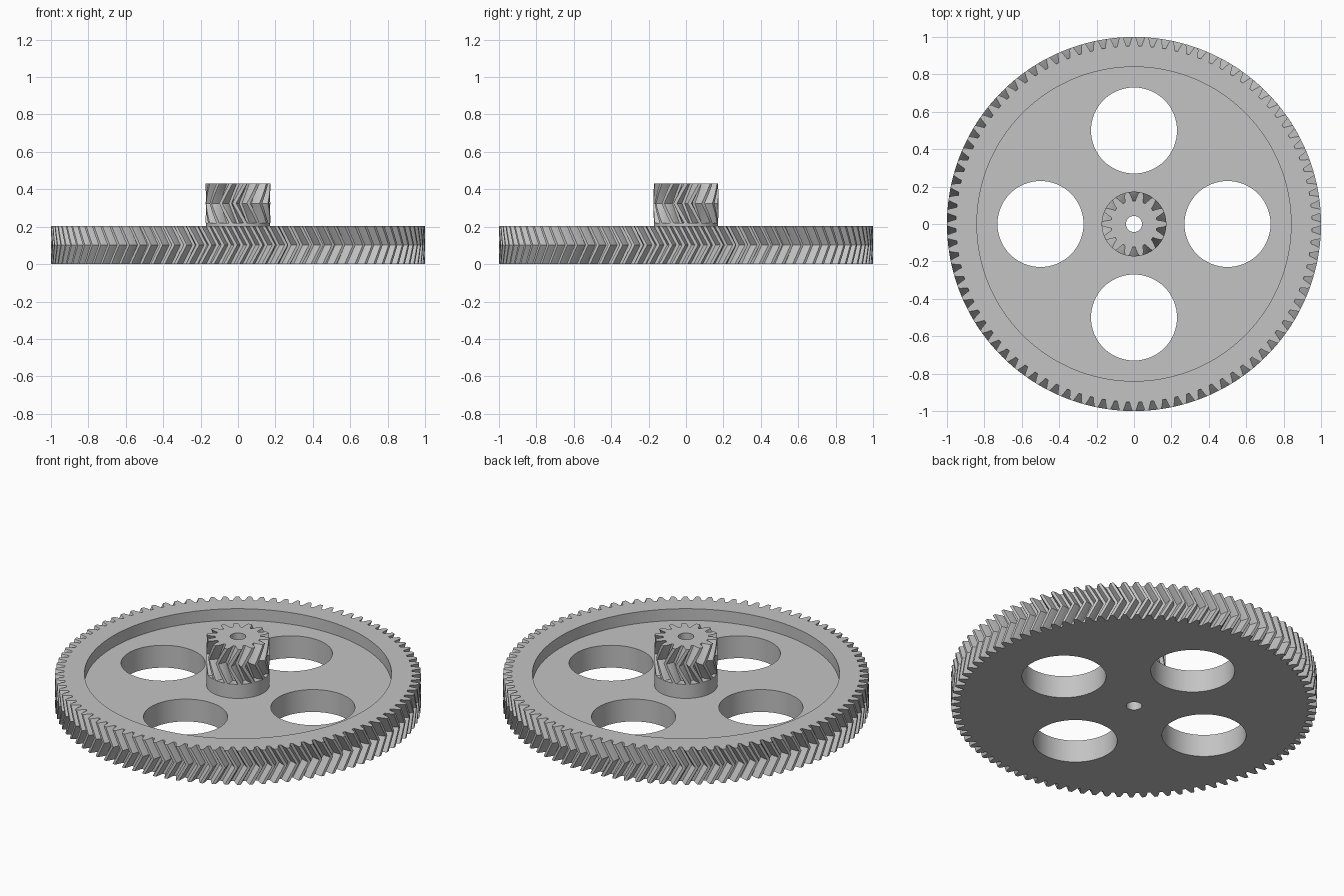
import bpy, bmesh
from math import pi, cos, sin, radians

cube = bpy.data.objects.get("Cube")
if cube:
    bpy.data.objects.remove(cube, do_unlink=True)

# Single grey plastic material
grey = bpy.data.materials.new("light grey")
grey.use_nodes = True
tone = (0.55, 0.55, 0.55, 1)
grey.diffuse_color = tone
grey.node_tree.nodes["Principled BSDF"].inputs["Base Color"].default_value = tone

# Tooth flank: (height in modules from pitch circle, half width as part of the pitch)
FLANK = [(-1.25, 0.37), (-0.6, 0.31), (0, 0.25), (0.5, 0.195), (1, 0.125)]
BORE = 0.043
FLOOR = 0.135
COLLAR_TOP = 0.22


def add_object(name, bm):
    bmesh.ops.recalc_face_normals(bm, faces=bm.faces)
    mesh = bpy.data.meshes.new(name)
    bm.to_mesh(mesh)
    bm.free()
    mesh.materials.append(grey)
    obj = bpy.data.objects.new(name, mesh)
    bpy.context.collection.objects.link(obj)
    return obj


def prism(name, rings):
    """Solid from stacked rings of points, capped at both ends."""
    bm = bmesh.new()
    loops = [[bm.verts.new(p) for p in ring] for ring in rings]
    count = len(loops[0])
    for low, high in zip(loops, loops[1:]):
        for i in range(count):
            j = (i + 1) % count
            bm.faces.new((low[i], low[j], high[j], high[i]))
    bm.faces.new(loops[0][::-1])
    bm.faces.new(loops[-1])
    return add_object(name, bm)


def cylinder(name, radius, z0, z1, x=0, y=0, sides=64):
    turns = [2 * pi * i / sides for i in range(sides)]
    return prism(name, [[(x + radius * cos(a), y + radius * sin(a), z)
                         for a in turns] for z in (z0, z1)])


def herringbone(name, teeth, radius, z0, z1, twist, steps):
    """Gear whose teeth twist one way to mid height and back again."""
    module = 2 * radius / (teeth + 2)
    pitch = 2 * pi / teeth
    side = [(radius + (h - 1) * module, w * pitch) for h, w in FLANK]
    tooth = [(r, -w) for r, w in side] + [(r, w) for r, w in reversed(side)]
    rings = []
    for k in range(2 * steps + 1):
        z = z0 + (z1 - z0) * k / (2 * steps)
        turn = twist * (1 - abs(k / steps - 1))
        rings.append([(r * cos(t * pitch + a + turn), r * sin(t * pitch + a + turn), z)
                      for t in range(teeth) for r, a in tooth])
    return prism(name, rings)


def cut(obj, *cutters):
    """Subtract the cutters, keep the result and discard the cutters."""
    for cutter in cutters:
        cutter.hide_render = True
        mod = obj.modifiers.new("cut", 'BOOLEAN')
        mod.operation = 'DIFFERENCE'
        mod.solver = 'EXACT'
        mod.object = cutter
    graph = bpy.context.evaluated_depsgraph_get()
    mesh = bpy.data.meshes.new_from_object(obj.evaluated_get(graph))
    obj.modifiers.clear()
    obj.data = mesh
    for cutter in cutters:
        bpy.data.objects.remove(cutter, do_unlink=True)


def bore():
    return cylinder("bore_cutter", BORE, -1, 1, sides=32)


# Large wheel: sunken web, four round openings and the shaft bore
wheel = herringbone("large_gear", 92, 1.0, 0, 0.205, 0.056, 2)
openings = [cylinder("opening_cutter", 0.23, -1, 1, 0.5 * cos(q * pi / 2), 0.5 * sin(q * pi / 2))
            for q in range(4)]
cut(wheel, cylinder("recess_cutter", 0.84, FLOOR, 1, sides=128), bore(), *openings)

# Collar carrying the pinion
collar = cylinder("collar", 0.172, FLOOR, COLLAR_TOP)
cut(collar, bore())

# Pinion with teeth slanting the opposite way
pinion = herringbone("small_gear", 14, 0.173, COLLAR_TOP, 0.43, -0.34, 4)
cut(pinion, bore())

# Smooth round walls, crisp edges
bpy.ops.object.select_all(action='DESELECT')
for part in (wheel, collar, pinion):
    part.select_set(True)
bpy.context.view_layer.objects.active = wheel
bpy.ops.object.shade_smooth_by_angle(angle=radians(25))
